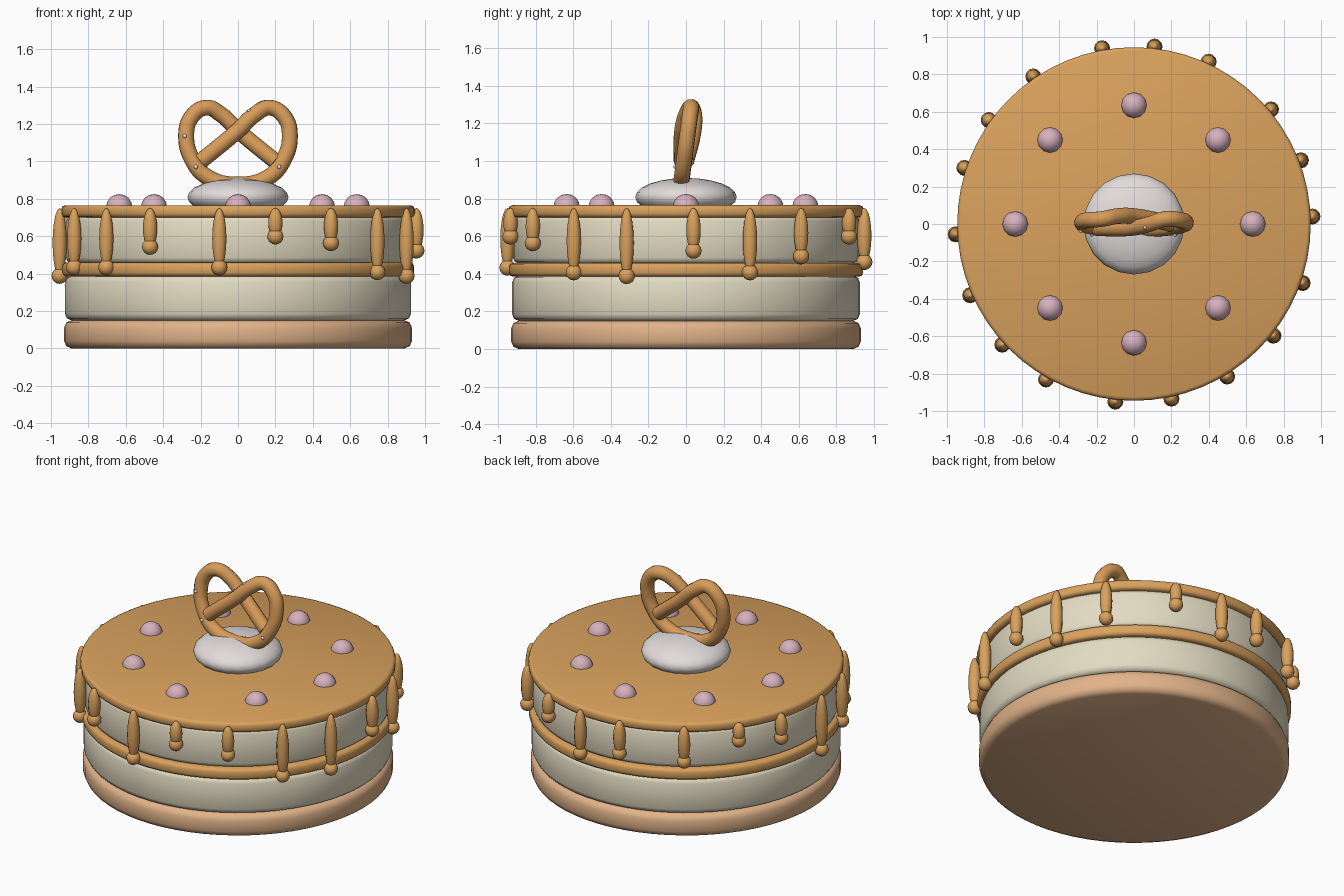
import bpy, bmesh, math
from mathutils import Matrix, Vector

if "Cube" in bpy.data.objects:
    bpy.data.objects.remove(bpy.data.objects["Cube"])


def mat(name, rgb):
    m = bpy.data.materials.new(name)
    m.diffuse_color = (*rgb, 1)
    m.use_nodes = True
    m.node_tree.nodes["Principled BSDF"].inputs["Base Color"].default_value = m.diffuse_color
    return m


CARAMEL = mat("caramel", (0.70, 0.36, 0.11))
PRETZEL = mat("baked_brown", (0.68, 0.33, 0.10))
CREAM = mat("cream", (0.77, 0.71, 0.54))
CRUST = mat("biscuit", (0.75, 0.45, 0.25))
WHITE = mat("whipped_white", (0.76, 0.72, 0.71))
PINK = mat("pink", (0.68, 0.44, 0.51))
SALT = mat("salt", (0.85, 0.83, 0.80))


def finish(name, bm, material):
    me = bpy.data.meshes.new(name)
    bmesh.ops.recalc_face_normals(bm, faces=bm.faces[:])
    bm.to_mesh(me)
    bm.free()
    me.materials.append(material)
    for p in me.polygons:
        p.use_smooth = True
    ob = bpy.data.objects.new(name, me)
    bpy.context.collection.objects.link(ob)
    return ob


def layer(name, r, z0, z1, c, material, n=64):
    """Round cake layer with softened rims."""
    bm = bmesh.new()
    k = c * 0.3
    prof = [(r - c, z0), (r - k, z0 + k), (r, z0 + c),
            (r, z1 - c), (r - k, z1 - k), (r - c, z1)]
    rings = [[bm.verts.new((a * math.cos(2 * math.pi * i / n),
                            a * math.sin(2 * math.pi * i / n), z))
              for i in range(n)] for a, z in prof]
    for lo, hi in zip(rings, rings[1:]):
        for i in range(n):
            j = (i + 1) % n
            bm.faces.new((lo[i], lo[j], hi[j], hi[i]))
    bm.faces.new(rings[0][::-1])
    bm.faces.new(rings[-1])
    return finish(name, bm, material)


def ball(bm, loc, size, seg=12, rings=8):
    m = Matrix.Translation(Vector(loc)) @ Matrix.Diagonal((*size, 1))
    bmesh.ops.create_uvsphere(bm, u_segments=seg, v_segments=rings, radius=1, matrix=m)


# Stacked layers
layer("biscuit_base", 0.93, 0.0, 0.15, 0.04, CRUST)
layer("lower_cream", 0.925, 0.15, 0.39, 0.035, CREAM)
layer("lower_caramel", 0.942, 0.385, 0.458, 0.02, CARAMEL)
layer("upper_cream", 0.92, 0.455, 0.71, 0.03, CREAM)
layer("top_caramel", 0.945, 0.70, 0.765, 0.02, CARAMEL)

# Caramel drips round the rim: angle in degrees, lowest z
DRIPS = [(100.3, .49), (83.4, .42), (65.3, .555), (39.9, .45), (20.9, .365), (2.4, .48),
         (-19.3, .345), (-38.7, .365), (-58.6, .52), (-77.9, .555), (-96, .39),
         (-119.5, .50), (-137.5, .39), (-156.5, .39), (-176.7, .345), (161.7, .545),
         (144.4, .59), (124.3, .475)]
bm = bmesh.new()
for a, low in DRIPS:
    x, y = 0.955 * math.cos(math.radians(a)), 0.955 * math.sin(math.radians(a))
    top, bot = 0.75, low + 0.035
    ball(bm, (x, y, low + 0.043), (0.043, 0.043, 0.043))
    ball(bm, (x, y, (top + bot) / 2), (0.038, 0.038, (top - bot) / 2), 12, 10)
finish("caramel_drips", bm, CARAMEL)

# Ring of pink pearls
bm = bmesh.new()
for i in range(8):
    a = i * math.pi / 4
    ball(bm, (0.635 * math.cos(a), 0.635 * math.sin(a), 0.755), (0.07, 0.07, 0.07))
finish("pink_pearls", bm, PINK)

# Whipped dome in the centre
bm = bmesh.new()
ball(bm, (0, 0, 0.808), (0.27, 0.27, 0.102), 20, 12)
finish("whipped_dome", bm, WHITE)

# Pretzel: half path as (x, z, y offset), other half mirrored
half = [(0.20, 1.00, 0.012), (0.0, 1.165, 0.03), (-0.09, 1.25, 0.02), (-0.17, 1.287, 0.0),
        (-0.25, 1.235, 0), (-0.277, 1.13, 0), (-0.245, 1.01, 0), (-0.17, 0.92, 0)]
path = half + [(0, 0.875, 0)] + [(-x, z, -o) for x, z, o in reversed(half)]
cu = bpy.data.curves.new("pretzel_path", 'CURVE')
cu.dimensions = '3D'
cu.bevel_depth = 0.043
cu.bevel_resolution = 4
cu.resolution_u = 8
cu.use_fill_caps = True
sp = cu.splines.new('BEZIER')
sp.bezier_points.add(len(path) - 1)
for p, (x, z, o) in zip(sp.bezier_points, path):
    p.co = (x, 0.13 * (z - 1.08) + o, z)
    p.handle_left_type = p.handle_right_type = 'AUTO'
tmp = bpy.data.objects.new("pretzel_path", cu)
bpy.context.collection.objects.link(tmp)
bpy.context.view_layer.update()
me = bpy.data.meshes.new_from_object(tmp.evaluated_get(bpy.context.evaluated_depsgraph_get()))
bpy.data.objects.remove(tmp)
bm = bmesh.new()
bm.from_mesh(me)
bmesh.ops.remove_doubles(bm, verts=bm.verts[:], dist=0.0005)
me2 = finish("pretzel", bm, PRETZEL)
bpy.context.view_layer.objects.active = me2
me2.select_set(True)
bpy.ops.object.shade_smooth_by_angle(angle=math.radians(50))

# Salt grains on the pretzel front
bm = bmesh.new()
for x, z in [(-0.285, 1.135), (-0.225, 0.97), (0.06, 1.27), (0.22, 0.97)]:
    ball(bm, (x, 0.13 * (z - 1.08) - 0.043, z), (0.011, 0.011, 0.011), 8, 6)
finish("salt_grains", bm, SALT)
